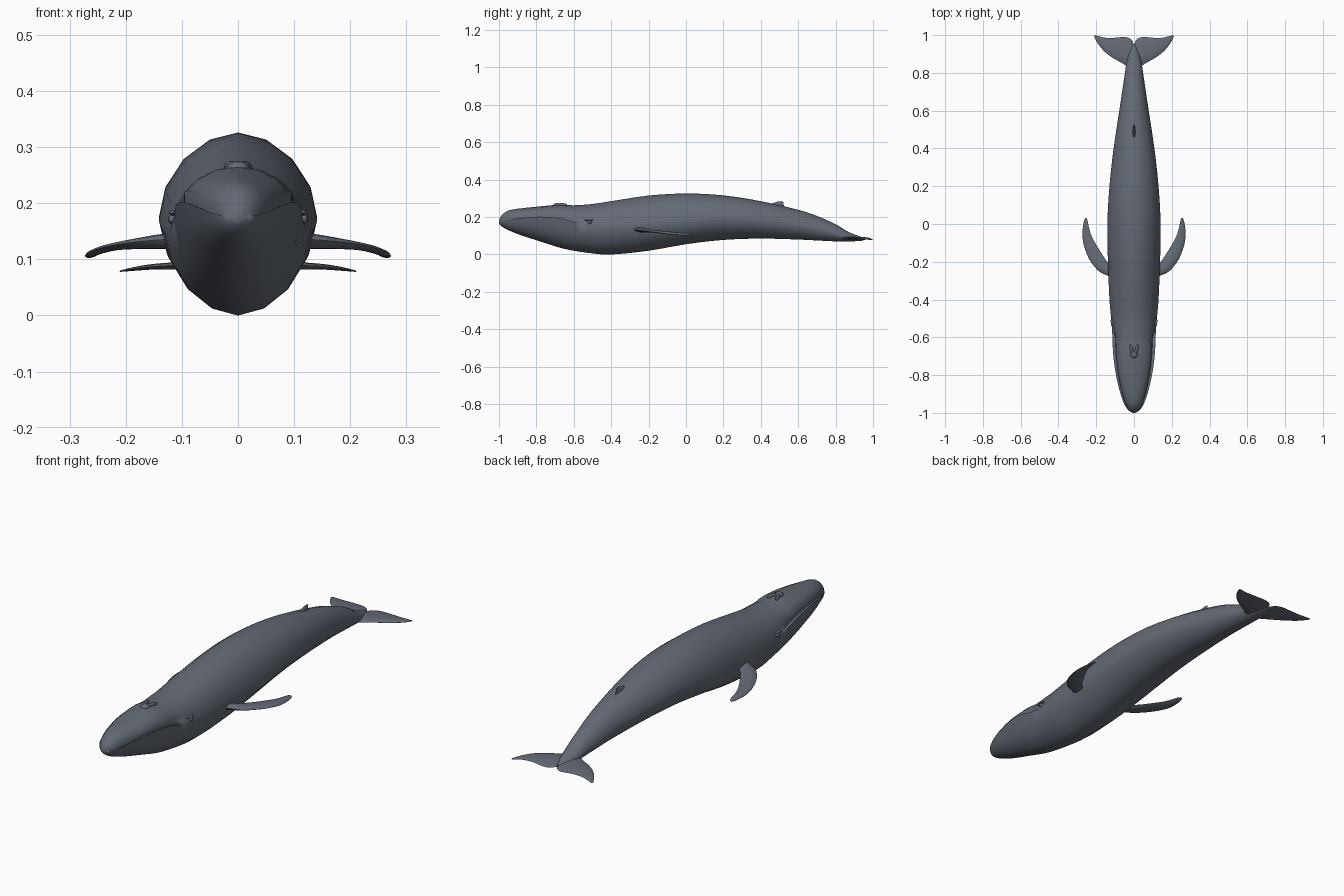
import bpy
import bmesh
from math import sin, cos, pi, radians
from mathutils import Vector

default_cube = bpy.data.objects.get("Cube")
if default_cube:
    bpy.data.objects.remove(default_cube, do_unlink=True)

# Single slate skin colour
SKIN = (0.127, 0.144, 0.178, 1.0)
skin = bpy.data.materials.new("slate_grey_skin")
skin.use_nodes = True
skin.diffuse_color = SKIN
skin.node_tree.nodes["Principled BSDF"].inputs["Base Color"].default_value = SKIN


def finish(name, bm, sharp_angle=50):
    """Turn a bmesh into a smooth shaded, coloured object."""
    bmesh.ops.recalc_face_normals(bm, faces=bm.faces)
    mesh = bpy.data.meshes.new(name)
    bm.to_mesh(mesh)
    bm.free()
    mesh.materials.append(skin)
    obj = bpy.data.objects.new(name, mesh)
    bpy.context.collection.objects.link(obj)
    bpy.ops.object.select_all(action='DESELECT')
    obj.select_set(True)
    bpy.context.view_layer.objects.active = obj
    bpy.ops.object.shade_smooth_by_angle(angle=radians(sharp_angle))
    return obj


def loft(name, rings, sharp_angle=50):
    """Skin a series of closed rings and cap both ends."""
    bm = bmesh.new()
    loops = [[bm.verts.new(point) for point in ring] for ring in rings]
    count = len(loops[0])
    for here, there in zip(loops, loops[1:]):
        for i in range(count):
            j = (i + 1) % count
            bm.faces.new((here[i], here[j], there[j], there[i]))
    bm.faces.new(loops[0])
    bm.faces.new(loops[-1])
    return finish(name, bm, sharp_angle)


def smooth_rows(rows, steps):
    """Resample rows of values along a Catmull-Rom curve."""
    rows = [Vector(row) for row in rows]
    padded = [rows[0]] + rows + [rows[-1]]
    result = []
    for a, b, c, d in zip(padded, padded[1:], padded[2:], padded[3:]):
        for k in range(steps):
            t = k / steps
            result.append(b + (c - a) * (t / 2)
                          + (a * 2 - b * 5 + c * 4 - d) * (t * t / 2)
                          + (b * 3 - a - c * 3 + d) * (t ** 3 / 2))
    return result + [rows[-1]]


def blade(name, stations, up, steps=3, sides=10):
    """Tapered fin lofted from leading point, trailing point, half thickness."""
    rings = []
    for row in smooth_rows([(*a, *b, t) for a, b, t in stations], steps):
        lead, trail = Vector(row[0:3]), Vector(row[3:6])
        ring = []
        for i in range(sides):
            angle = 2 * pi * i / sides
            along = (lead + trail) / 2 + (lead - trail) * cos(angle) / 2
            fullness = 0.8 + 0.2 * cos(angle)
            ring.append(along + Vector(up) * row[6] * sin(angle) * fullness)
        rings.append(ring)
    return loft(name, rings)


def mirrored(stations, side):
    return [((a[0] * side, a[1], a[2]), (b[0] * side, b[1], b[2]), t)
            for a, b, t in stations]


def bump(name, centre, size, turn=0.0):
    """Small ellipsoid sunk into the skin."""
    bm = bmesh.new()
    bmesh.ops.create_uvsphere(bm, u_segments=12, v_segments=8, radius=1)
    obj = finish(name, bm)
    obj.location, obj.scale, obj.rotation_euler.z = centre, size, turn
    return obj


# Body stations: y, top, bottom, half width, height of widest line
body_rows = [
    (-1.0, .185, .165, .006, .175),
    (-.985, .21, .15, .03, .178),
    (-.95, .235, .13, .053, .185),
    (-.88, .247, .102, .077, .195),
    (-.78, .257, .07, .099, .202),
    (-.68, .266, .038, .111, .195),
    (-.6, .263, .02, .114, .175),
    (-.5, .27, .006, .121, .155),
    (-.4, .285, 0, .13, .15),
    (-.2, .315, .02, .138, .16),
    (0, .326, .055, .141, .175),
    (.2, .316, .078, .13, .19),
    (.4, .285, .085, .108, .18),
    (.6, .239, .08, .078, .155),
    (.7, .206, .075, .063, .135),
    (.8, .162, .07, .048, .11),
    (.87, .12, .069, .037, .092),
    (.95, .09, .074, .012, .082),
]


def body_ring(row):
    """Keeled cross-section; the mouth groove sits above the lower lip."""
    y, top, bottom, width, widest = row
    groove = max(0, min(1, (-.53 - y) / .08, (y + 1) / .03))
    half = []
    for i in range(9):
        angle = pi * i / 8
        x = width * sin(angle) ** 1.08
        reach = (top if i < 4 else bottom) - widest
        z = widest + reach * abs(cos(angle)) ** 1.08
        if i < 4:
            x *= 1 - .07 * groove
        half.append(Vector((x, y, z)))
    # Extra crease point tucked under the upper jaw
    crease = half[3].lerp(half[4], .75)
    inner = Vector((width * .86, y, widest - .004))
    half.insert(4, crease.lerp(inner, groove))
    other = [Vector((-p.x, p.y, p.z)) for p in half[-2:0:-1]]
    return half + other


loft("body", [body_ring(row) for row in smooth_rows(body_rows, 3)], 60)

# Pectoral flippers, swept back, and tail flukes
flipper = [
    ((.09, -.29, .135), (.09, -.2, .13), .018),
    ((.135, -.275, .135), (.135, -.205, .127), .016),
    ((.19, -.247, .13), (.172, -.155, .124), .011),
    ((.238, -.185, .122), (.203, -.105, .122), .008),
    ((.266, -.11, .112), (.226, -.06, .118), .007),
    ((.273, -.05, .106), (.238, -.02, .115), .006),
    ((.266, .01, .104), (.246, .02, .112), .004),
    ((.257, .033, .105), (.252, .033, .107), .001),
]
fluke = [
    ((0, .82, .092), (0, .945, .083), .012),
    ((.025, .825, .09), (.012, .975, .083), .012),
    ((.06, .85, .088), (.045, .99, .084), .01),
    ((.11, .878, .089), (.1, .986, .087), .008),
    ((.155, .912, .087), (.15, .986, .086), .006),
    ((.188, .95, .083), (.185, .994, .082), .004),
    ((.211, .99, .079), (.207, 1.0, .079), .0015),
]
for side, label in ((1, "left"), (-1, "right")):
    blade(label + "_flipper", mirrored(flipper, side), (0, 0, 1))
    blade(label + "_fluke", mirrored(fluke, side), (0, 0, 1))
    # Eye with a brow fold, and one half of the blowhole
    bump(label + "_eye", (side * .117, -.515, .172), (.008, .012, .009))
    bump(label + "_brow", (side * .115, -.52, .183), (.008, .024, .005))
    bump(label + "_nostril_ridge", (side * .013, -.665, .264),
         (.008, .032, .011), side * -.3)

# Splash guard in front of the blowhole
bump("blowhole_guard", (0, -.69, .264), (.02, .02, .011))

# Small hooked dorsal fin
dorsal = [
    ((0, .43, .262), (0, .535, .245), .012),
    ((0, .465, .275), (0, .522, .265), .008),
    ((0, .487, .282), (0, .52, .276), .005),
    ((0, .507, .285), (0, .523, .281), .002),
]
blade("dorsal_fin", dorsal, (1, 0, 0))
